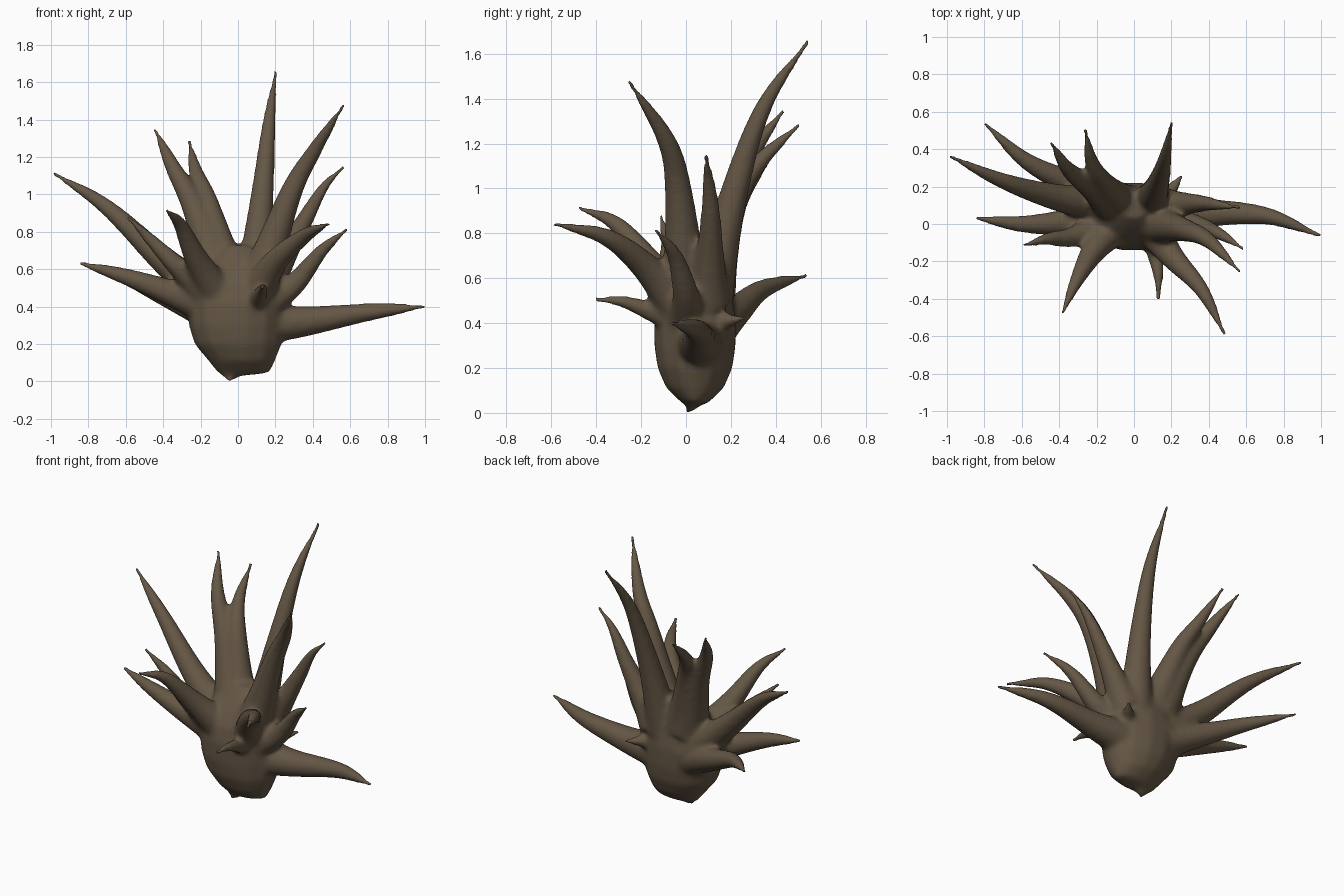
import bpy, bmesh, math
from mathutils import Vector

if "Cube" in bpy.data.objects:
    bpy.data.objects.remove(bpy.data.objects["Cube"])

SIDES = 14
bm = bmesh.new()


def loft(rings):
    """Closed skin over a list of rings of points."""
    loops = [[bm.verts.new(p) for p in ring] for ring in rings]
    for a, b in zip(loops, loops[1:]):
        for i in range(SIDES):
            j = (i + 1) % SIDES
            bm.faces.new((a[i], a[j], b[j], b[i]))
    bm.faces.new(loops[0][::-1])
    bm.faces.new(loops[-1])


def ring(c, u, v):
    return [c + u * math.cos(k * math.tau / SIDES) + v * math.sin(k * math.tau / SIDES)
            for k in range(SIDES)]


def spline(pts, steps=7):
    """Catmull-Rom curve through the points."""
    p = [Vector(q) for q in pts]
    p = [2 * p[0] - p[1]] + p + [2 * p[-1] - p[-2]]
    out = []
    for i in range(1, len(p) - 2):
        a, b, c, d = p[i - 1:i + 3]
        for s in range(steps):
            t = s / steps
            out.append(0.5 * (2 * b + (c - a) * t + (2 * a - 5 * b + 4 * c - d) * t * t
                              + (3 * b - a - 3 * c + d) * t ** 3))
    out.append(p[-2] + (p[-2] - p[-3]).normalized() * 0.015)
    return out


def spike(r0, *pts):
    """Curved spike with a flared root and a slender tip."""
    path = spline(pts)
    dist = [0]
    for a, b in zip(path, path[1:]):
        dist.append(dist[-1] + (b - a).length)
    rings = []
    u = Vector((0.31, 0.87, 0.38))
    for i, c in enumerate(path):
        tan = (path[min(i + 1, len(path) - 1)] - path[max(i - 1, 0)]).normalized()
        u = (u - tan * u.dot(tan)).normalized()
        s = 1 - dist[i] / dist[-1]
        r = max(0.015, r0 * (0.78 * s ** 0.6 + 0.3 * s ** 5))
        rings.append(ring(c, u * r, tan.cross(u) * r))
    loft(rings)


# Bulb-shaped body: z, centre x, centre y, half width, half depth
loft([ring(Vector((cx, cy, z)), Vector((rx, 0, 0)), Vector((0, ry, 0)))
      for z, cx, cy, rx, ry in [
          (0.0, -.05, .01, .015, .015), (.03, -.03, .03, .05, .03), (.045, .03, .04, .14, .06),
          (.11, .02, .04, .18, .13), (.2, 0, .04, .235, .17), (.3, -.01, .04, .255, .185),
          (.42, -.01, .04, .265, .185), (.52, -.01, .045, .25, .165),
          (.61, -.01, .06, .2, .13), (.67, 0, .075, .14, .1), (.73, 0, .1, .08, .07)]])

# Tall upper spikes
spike(.105, (.08, .1, .5), (.13, .22, 1.0), (.165, .35, 1.37), (.2, .54, 1.65))
spike(.108, (.12, 0, .55), (.28, -.035, 1.0), (.4, -.09, 1.22), (.56, -.25, 1.47))
spike(.095, (.15, .1, .5), (.35, .11, .85), (.46, .1, 1.04), (.56, .09, 1.14))
# Forked pair
spike(.118, (-.1, .1, .55), (-.23, .2, .92), (-.35, .29, 1.15), (-.44, .43, 1.34))
spike(.11, (-.05, .1, .55), (-.16, .22, .95), (-.225, .33, 1.12), (-.26, .5, 1.28))
# Left spikes
spike(.115, (-.1, .1, .4), (-.4, .14, .65), (-.7, .23, .93), (-.98, .36, 1.11))
spike(.115, (-.1, .05, .38), (-.35, .01, .47), (-.6, 0, .56), (-.84, .03, .63))
spike(.11, (-.1, .1, .35), (-.35, .22, .45), (-.58, .34, .55), (-.79, .53, .61))
spike(.095, (-.15, 0, .45), (-.33, -.07, .62), (-.46, -.08, .75), (-.58, -.11, .87))
# Front spikes
spike(.108, (-.1, 0, .45), (-.22, -.15, .65), (-.31, -.31, .84), (-.38, -.47, .91))
spike(.105, (.08, 0, .43), (.2, -.17, .64), (.36, -.35, .78), (.48, -.58, .84))
spike(.075, (.08, 0, .4), (.11, -.15, .45), (.13, -.28, .495), (.13, -.4, .505))
# Right spikes
spike(.095, (.12, 0, .4), (.3, 0, .52), (.45, -.05, .7), (.58, -.13, .81))
spike(.118, (.1, .06, .31), (.35, .06, .32), (.7, .045, .37), (.99, -.06, .4))
# Small back thorn
spike(.08, (.1, .08, .38), (.18, .16, .405), (.25, .25, .42))

bmesh.ops.recalc_face_normals(bm, faces=bm.faces)
mesh = bpy.data.meshes.new("spiky_root")
bm.to_mesh(mesh)
bm.free()
root = bpy.data.objects.new("spiky_root", mesh)
bpy.context.collection.objects.link(root)

# Fuse all parts into one smooth skin
fuse = root.modifiers.new("fuse", 'REMESH')
fuse.mode = 'VOXEL'
fuse.voxel_size = 0.013
fuse.use_smooth_shade = True
soften = root.modifiers.new("soften", 'SMOOTH')
soften.factor = 0.5
soften.iterations = 16

mat = bpy.data.materials.new("dark_bark")
mat.diffuse_color = (0.13, 0.095, 0.06, 1)
mat.use_nodes = True
mat.node_tree.nodes["Principled BSDF"].inputs["Base Color"].default_value = mat.diffuse_color
mesh.materials.append(mat)
for poly in mesh.polygons:
    poly.use_smooth = True
